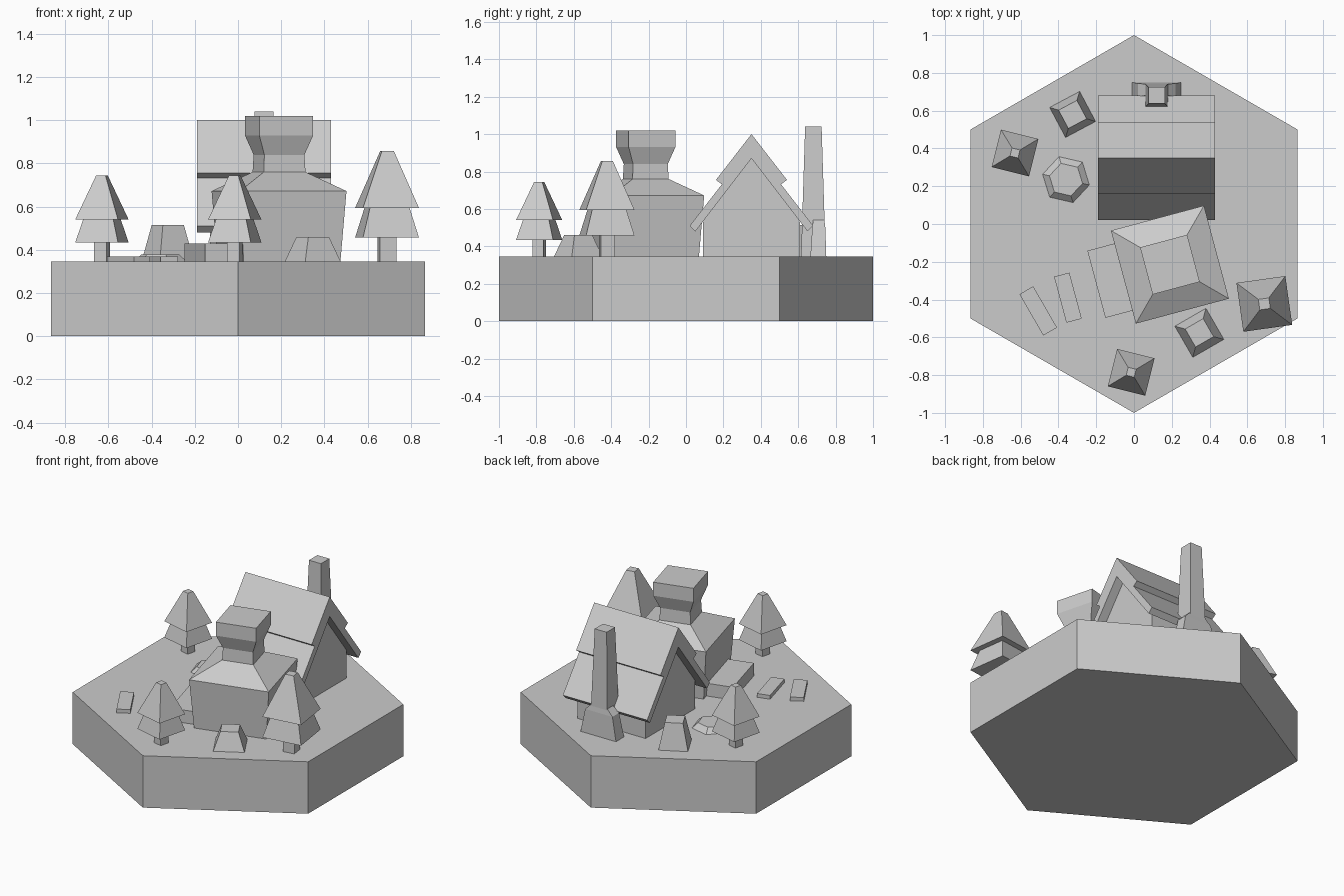
import bpy
from math import radians, sqrt, cos, sin

if "Cube" in bpy.data.objects:
    bpy.data.objects.remove(bpy.data.objects["Cube"])

G = 0.345  # ground level on top of the base


def mesh_object(name, verts, faces, loc=(0, 0, 0), rot=0):
    me = bpy.data.meshes.new(name)
    me.from_pydata(verts, [], faces)
    me.update()
    ob = bpy.data.objects.new(name, me)
    bpy.context.collection.objects.link(ob)
    ob.location = loc
    ob.rotation_euler.z = radians(rot)
    return ob


def loft(name, rings, loc=(0, 0, 0), rot=0):
    """Closed solid through equal-length rings listed bottom to top."""
    n = len(rings[0])
    verts = [v for ring in rings for v in ring]
    faces = [tuple(range(n))[::-1], tuple(range(len(verts) - n, len(verts)))]
    for r in range(len(rings) - 1):
        for i in range(n):
            j = (i + 1) % n
            a = r * n
            faces.append((a + i, a + j, a + n + j, a + n + i))
    return mesh_object(name, verts, faces, loc, rot)


def rect(x0, x1, y0, y1, z):
    return [(x0, y0, z), (x1, y0, z), (x1, y1, z), (x0, y1, z)]


def square(h, z):
    return rect(-h, h, -h, h, z)


def hexagon(r, z):
    return [(r * cos(radians(60 * i)), r * sin(radians(60 * i)), z) for i in range(6)]


def extrude_x(name, profile, x0, x1):
    """Profile of (y, z) points, counter-clockwise seen from +x."""
    return loft(name, [[(x, y, z) for y, z in profile] for x in (x0, x1)])


# hexagonal base tile
loft("base", [hexagon(1, 0), hexagon(1, G)], rot=30)

# house: gabled walls and a two-layer roof
YC = 0.35
extrude_x("house_walls", [(YC - .26, G), (YC + .26, G), (YC + .26, .54),
                          (YC, .88), (YC - .26, .54)], -0.13, 0.37)
half = [(.30, .48), (.33, .51), (.158, .732), (.19, .755)]
outer = [(YC + y, z) for y, z in half] + [(YC, 1.0)]
outer += [(YC - y, z) for y, z in reversed(half)] + [(YC, .87)]
extrude_x("house_roof", outer, -0.19, 0.43)

# chimney: tapered stack with a shouldered foot
loft("chimney_foot", [rect(-.13, .13, .665, .75, G), rect(-.10, .10, .675, .745, .50),
                      rect(-.06, .06, .68, .74, .54)], (.12, 0, 0))
loft("chimney_stack", [rect(-.065, .065, .615, .747, G),
                       rect(-.044, .044, .637, .725, 1.04)], (.12, 0, 0))

# forge: flared body, hipped top and hood flue
FORGE = (.19, -.215, 0)
loft("forge", [square(h, z) for h, z in
               [(.232, G), (.255, .672), (.10, .76), (.096, .84), (.129, .93), (.129, 1.02)]],
     FORGE, 15)
loft("forge_step", [rect(-.403, -.2, -.184, .184, G), rect(-.403, -.2, -.184, .184, .43)],
     FORGE, 15)

# path slabs
for i, (x, y, rot) in enumerate([(-.35, -.39, 15), (-.507, -.46, 30)]):
    r = (-.042, .042, -.126, .126)
    loft(f"path_slab_{i}", [rect(*r, G), rect(*r, .37)], (x, y, 0), rot)

# trees: square trunk with two tapered tiers; s scales the whole tree
for i, (x, y, rot, s) in enumerate([(-.63, .376, -14, 1), (-.015, -.785, -14, 1),
                                    (.69, -.423, 8, 1.28)]):
    loc = (x, y, G)
    loft(f"tree_trunk_{i}", [square(.03 * s, 0), square(.03 * s, .10 * s)], loc, rot)
    loft(f"tree_lower_{i}", [square(.102 * s, .088 * s), square(.068 * s, .21 * s)], loc, rot)
    loft(f"tree_upper_{i}", [square(.102 * s, .195 * s), square(.022 * s, .40 * s)], loc, rot)

# square boulders
for i, (x, y, rot, h, top) in enumerate([(-.325, .58, 28, .09, .515), (.346, -.576, 30, .095, .46)]):
    loft(f"boulder_{i}", [square(h, G), square(.055, top)], (x, y, 0), rot)

# low hexagonal stone
loft("hex_stone", [hexagon(.127, G), hexagon(.09, .378)], (-.36, .235, 0), 47)
